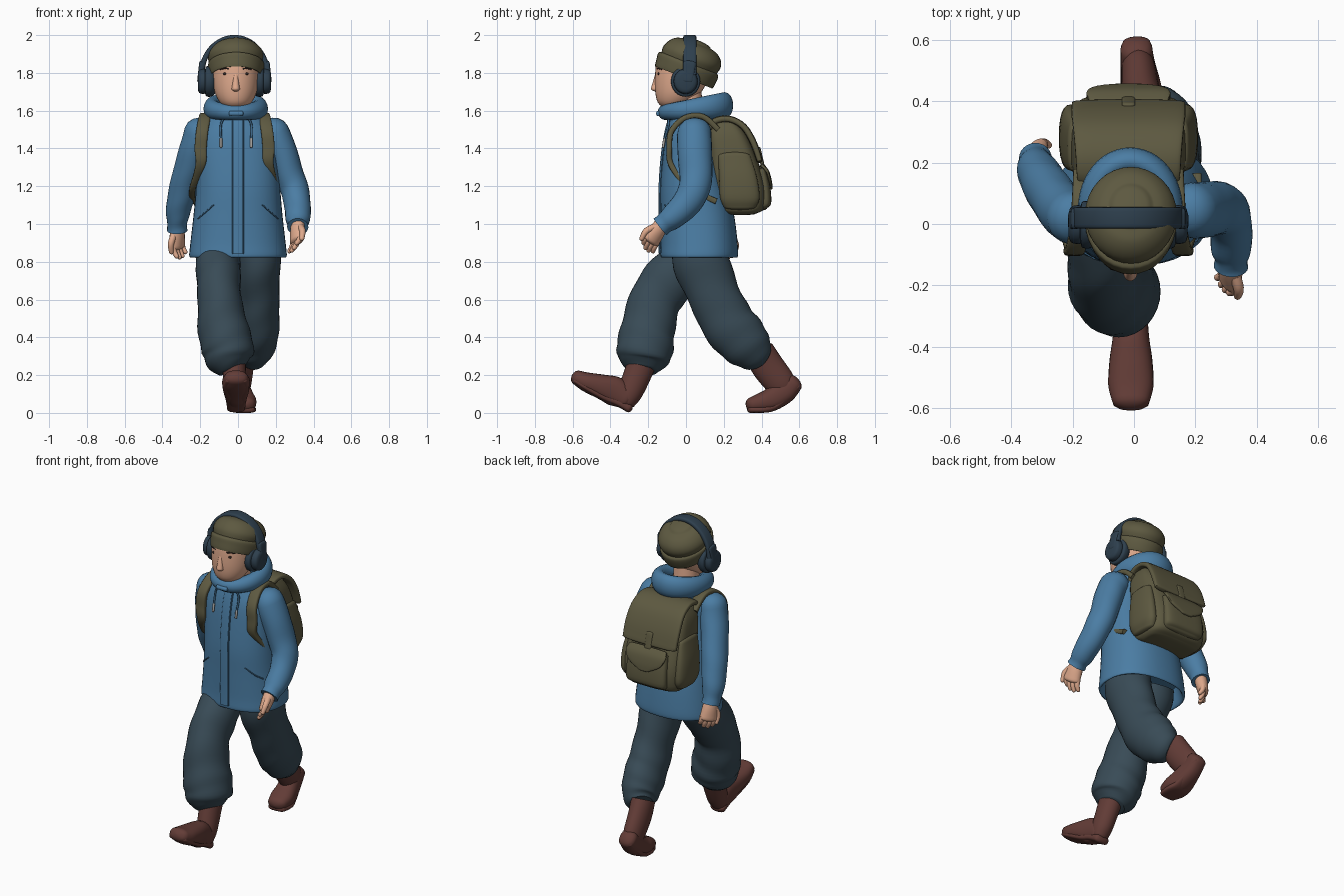
import bpy, bmesh, math
from mathutils import Vector, Matrix


def material(name, col):
    m = bpy.data.materials.new(name)
    m.diffuse_color = (*col, 1)
    return m


BLUE = material("jacket blue", (.07, .205, .37))
SEAM = material("seam blue", (.045, .13, .235))
SLATE = material("trouser slate", (.04, .07, .093))
OLIVE = material("olive canvas", (.11, .1, .052))
BROWN = material("boot brown", (.125, .046, .038))
SKIN = material("skin", (.74, .4, .265))
NAVY = material("headphone navy", (.027, .05, .075))
DARK = material("dark brown", (.03, .017, .014))
PALE = material("pale cord", (.42, .4, .38))


def finish(name, bm, mat, angle=50):
    bmesh.ops.recalc_face_normals(bm, faces=bm.faces)
    me = bpy.data.meshes.new(name)
    bm.to_mesh(me)
    bm.free()
    me.materials.append(mat)
    me.shade_smooth()
    me.set_sharp_from_angle(angle=math.radians(angle))
    ob = bpy.data.objects.new(name, me)
    bpy.context.collection.objects.link(ob)
    return ob


def spline(pts, sub, closed):
    P = [Vector(p) for p in pts]
    n = len(P)
    get = (lambda i: P[i % n]) if closed else (lambda i: P[min(max(i, 0), n - 1)])
    out = []
    for i in range(n if closed else n - 1):
        a, b, c, d = (get(i + k) for k in (-1, 0, 1, 2))
        for s in range(sub):
            t = s / sub
            out.append((b * 2 + (c - a) * t + (a * 2 - b * 5 + c * 4 - d) * t * t
                        + (b * 3 - a - c * 3 + d) * t ** 3) * .5)
    return out if closed else out + [P[-1]]


def loft(name, pts, mat, ref=(1, 0, 0), tan=None, n=2, seg=24, sub=4,
         dome=(0, 0), closed=False, fold=0, angle=50):
    """Skin superellipse rings (x, y, z, radius a, radius b) along a smooth path."""
    S = spline(pts, sub, closed)
    C = [Vector(s[:3]) for s in S]
    m = len(S)
    rings = []
    for i, s in enumerate(S):
        nxt = C[(i + 1) % m] if closed else C[min(i + 1, m - 1)]
        prv = C[i - 1] if closed else C[max(i - 1, 0)]
        t = Vector(tan).normalized() if tan else (nxt - prv).normalized()
        rings.append((C[i], t, max(s[3], .001), max(s[4], .001)))

    def cap(r, d, sign):
        c, t, a, b = r
        return [(c + t * sign * d * min(a, b) * math.sin(k * math.pi / 8), t,
                 a * max(math.cos(k * math.pi / 8), .03), b * max(math.cos(k * math.pi / 8), .03))
                for k in (1, 2, 3, 4)]
    if dome[0]:
        rings = cap(rings[0], dome[0], -1)[::-1] + rings
    if dome[1]:
        rings += cap(rings[-1], dome[1], 1)
    bm = bmesh.new()
    V = []
    for i, (c, t, a, b) in enumerate(rings):
        u = Vector(ref)
        u = (u - t * u.dot(t)).normalized()
        w = t.cross(u)
        ring = []
        for k in range(seg):
            th = 2 * math.pi * k / seg
            co, si = math.cos(th), math.sin(th)
            f = 1 + fold * math.sin(i * 1.15 + 2.5 * math.sin(th + 1))
            ring.append(bm.verts.new(c + u * (a * f * math.copysign(abs(co) ** (2 / n), co))
                                     + w * (b * f * math.copysign(abs(si) ** (2 / n), si))))
        V.append(ring)
    L = len(V)
    for i in range(L if closed else L - 1):
        p, q = V[i], V[(i + 1) % L]
        for k in range(seg):
            bm.faces.new((p[k], p[(k + 1) % seg], q[(k + 1) % seg], q[k]))
    if not closed:
        bm.faces.new(V[0])
        bm.faces.new(V[-1])
    return finish(name, bm, mat, angle)


def blob(name, loc, rad, mat):
    bm = bmesh.new()
    bmesh.ops.create_uvsphere(bm, u_segments=20, v_segments=12, radius=1,
                              matrix=Matrix.Translation(loc) @ Matrix.Diagonal((*rad, 1)))
    return finish(name, bm, mat, 180)


def tube(name, pts, r, mat, **kw):
    return loft(name, [(*p, r, r) for p in pts], mat, seg=8, dome=(1, 1), **kw)


# Jacket body, open hem
T = [(.83, 0, .07, .258, .205), (.9, 0, .07, .252, .203), (1.05, 0, .06, .235, .194),
     (1.2, 0, .04, .222, .175), (1.38, -.008, .022, .212, .142), (1.48, -.01, .03, .2, .135),
     (1.55, -.012, .04, .16, .125), (1.6, -.012, .045, .12, .115)]
loft("jacket", [(0, .07, .92, .215, .165), (0, .07, .835, .24, .188)]
     + [(x, y, z, a, b) for z, x, y, a, b in T], BLUE, tan=(0, 0, 1), n=2.3, seg=40)


def front(x, z, off=.004):
    """Point on the jacket's front surface."""
    for p, q in zip(T, T[1:]):
        if z <= q[0]:
            break
    f = min(max((z - p[0]) / (q[0] - p[0]), 0), 1)
    _, cx, cy, a, b = [u + (v - u) * f for u, v in zip(p, q)]
    k = min(abs((x - cx) / a), .99)
    return (x, cy - b * (1 - k ** 2.3) ** (1 / 2.3) - off, z)


# Zip flap, seams, slanted pockets, drawstrings
Z = [.845, .95, 1.1, 1.25, 1.4, 1.5, 1.56]
loft("zip_flap", [(*front(0, z), .026, .008) for z in Z], BLUE, n=4)
for x in (-.028, .028):
    tube("zip_seam", [front(x, z, .003) for z in Z], .003, SEAM)
for s in (-1, 1):
    tube("pocket_seam", [front(s * .13, 1.1, .001), front(s * .175, 1.06, .001), front(s * .21, 1.03, .001)], .004, SEAM)
    x = -.01 + s * .08
    tube("drawstring", [front(x - s * .03, 1.58, .03), front(x, 1.53, .012), front(x, 1.45, .012)], .006, SEAM)
    tube("drawstring_tip", [front(x, 1.45, .012), front(x, 1.41, .012)], .007, PALE)

# Hood collar, higher at the back
ring = []
for k in range(12):
    a = k * math.pi / 6
    ring.append((-.012 + .126 * math.cos(a), .05 + .155 * math.sin(a), 1.61 + .018 * math.sin(a),
                 .056 + .014 * math.sin(a), .045))
loft("hood_collar", ring, BLUE, ref=(0, 0, 1), closed=True, seg=16)
loft("collar_toggle", [(-.04, -.145, 1.585, .014, .014), (.02, -.145, 1.585, .014, .014)], BLUE,
     ref=(0, 0, 1), dome=(.6, .6))

# Sleeves
loft("right_sleeve", [(.185, .045, 1.485, .085, .09), (.225, .045, 1.4, .082, .092), (.265, .052, 1.28, .077, .088),
                      (.3, .042, 1.18, .075, .083), (.315, -.01, 1.095, .07, .076), (.317, -.08, 1.03, .066, .064),
                      (.317, -.115, 1.003, .054, .054), (.316, -.138, .985, .056, .056)],
     BLUE, dome=(.9, 0), fold=.012)
loft("left_sleeve", [(-.2, .02, 1.485, .085, .088), (-.235, .05, 1.38, .08, .088), (-.272, .1, 1.26, .076, .084),
                     (-.3, .145, 1.15, .072, .078), (-.318, .18, 1.06, .064, .068), (-.322, .2, 1.0, .052, .056),
                     (-.322, .212, .965, .054, .056)], BLUE, dome=(.9, 0), fold=.012)


# Hands: palm, four curled fingers and a thumb
def hand(side, wrist, d, w, curl, thumb):
    o, d, w, c = Vector(wrist), Vector(d).normalized(), Vector(w).normalized(), Vector(curl)
    loft(side + "_palm", [(*(o - d * .03), .038, .034), (*(o + d * .025), .046, .036), (*(o + d * .085), .052, .03)],
         SKIN, ref=w, dome=(0, .6), seg=16)
    for i in range(4):
        q = o + w * (i - 1.5) * .025 + d * .075
        l = (.058, .068, .066, .05)[i]
        loft(side + "_finger", [(*q, .016, .016), (*(q + d * l * .55 + c * .01), .015, .015),
                                (*(q + d * l + c * .035), .012, .012)], SKIN, ref=w, dome=(0, 1), seg=10)
    q = o + d * .02 + w * thumb * .03
    loft(side + "_thumb", [(*q, .019, .019), (*(q + d * .04 + w * thumb * .026), .017, .017),
                           (*(q + d * .085 + w * thumb * .024), .013, .013)], SKIN, ref=w, dome=(0, 1), seg=10)


hand("right", (.316, -.138, .985), (-.05, -.55, -.83), (.5, -.7, .47), (-.5, .3, 0), 1)
hand("left", (-.322, .215, .965), (.02, .25, -.97), (.6, .75, .2), (.5, -.5, 0), -1)

# Baggy trousers, gathered at the boots
loft("front_trouser_leg", [(-.1, .07, .91, .12, .1), (-.105, .025, .82, .12, .118), (-.103, -.075, .72, .117, .14),
                           (-.098, -.16, .6, .116, .137), (-.08, -.2, .45, .134, .143),
                           (-.054, -.218, .34, .138, .15), (-.046, -.228, .275, .122, .132),
                           (-.03, -.235, .225, .075, .08)], SLATE, fold=.02, seg=32, sub=5)
loft("rear_trouser_leg", [(.1, .05, .95, .12, .13), (.105, .08, .8, .12, .15), (.11, .15, .62, .108, .137),
                          (.108, .22, .48, .112, .142), (.095, .3, .385, .112, .138),
                          (.072, .36, .325, .096, .112), (.045, .39, .3, .07, .078)],
     SLATE, fold=.02, seg=32, sub=5)

# Boots: shaft, foot and sole
loft("front_boot_shaft", [(-.025, -.215, .31, .066, .075), (-.02, -.25, .22, .062, .074), (-.012, -.295, .11, .058, .066),
                          (-.01, -.315, .06, .05, .05)], BROWN, dome=(0, .6))
loft("front_boot_foot", [(-.01, -.315, .075, .055, .058), (-.01, -.375, .113, .06, .078), (-.01, -.445, .138, .07, .066),
                         (-.01, -.525, .163, .074, .052), (-.01, -.575, .186, .062, .04)], BROWN, n=2.4, dome=(.6, .8))
loft("front_boot_sole", [(-.01, -.302, .026, .048, .024), (-.01, -.36, .057, .052, .022), (-.01, -.43, .083, .058, .02),
                         (-.01, -.52, .13, .07, .018), (-.01, -.588, .172, .058, .016)], BROWN, n=3, dome=(.8, .8))
loft("rear_boot_shaft", [(.03, .385, .33, .066, .08), (.022, .43, .25, .062, .086), (.015, .5, .16, .056, .08),
                         (.01, .53, .125, .048, .06)], BROWN, dome=(0, .5))
loft("rear_boot_foot", [(.008, .57, .16, .052, .052), (.012, .52, .115, .056, .065), (.022, .45, .07, .066, .062),
                        (.028, .4, .056, .07, .052), (.032, .352, .045, .06, .04)], BROWN, n=2.4, dome=(.6, .9))
loft("rear_boot_sole", [(.008, .59, .146, .045, .022), (.012, .53, .082, .05, .02), (.02, .46, .03, .06, .02),
                        (.028, .4, .018, .068, .018), (.033, .34, .018, .055, .018)], BROWN, n=3, dome=(.6, .9))

# Head, neck and face
loft("neck", [(-.01, .02, 1.54, .075, .075), (-.01, .0, 1.72, .075, .08)], SKIN)
loft("head", [(-.012, -.075, 1.615, .05, .045), (-.012, -.06, 1.645, .085, .09), (-.012, -.04, 1.7, .112, .123),
              (-.012, -.022, 1.78, .124, .142), (-.012, -.01, 1.86, .122, .145), (-.012, 0, 1.92, .1, .12)],
     SKIN, tan=(0, 0, 1), dome=(.3, .4), seg=32, angle=180)
loft("nose", [(-.012, -.152, 1.79, .012, .012), (-.012, -.158, 1.755, .016, .016), (-.012, -.162, 1.715, .022, .024)],
     SKIN, dome=(1, .6), angle=180)
blob("mouth", (-.012, -.146, 1.672), (.022, .007, .003), BROWN)
for s in (-1, 1):
    x = -.012 + s * .056
    blob("ear", (-.012 + s * .122, 0, 1.75), (.02, .035, .05), SKIN)
    blob("eye", (x, -.145, 1.795), (.012, .006, .007), DARK)
    tube("brow", [(x - s * .025, -.152, 1.82), (x, -.147, 1.824), (x + s * .025, -.13, 1.82)], .004, DARK)

# Slouchy beanie with folded brim
AX = (0, .36, .93)
loft("beanie_brim", [(-.01, -.006, 1.79, .125, .15), (-.01, -.012, 1.776, .138, .163), (-.01, .003, 1.815, .148, .17),
                     (-.01, .012, 1.845, .148, .17), (-.01, .016, 1.855, .132, .153)], OLIVE, tan=AX, seg=32)
loft("beanie_crown", [(-.01, .01, 1.84, .135, .152), (-.01, .03, 1.88, .15, .162), (-.01, .046, 1.915, .136, .149),
                      (-.01, .055, 1.943, .105, .118), (-.01, .058, 1.956, .07, .078)], OLIVE, tan=AX, seg=32,
     dome=(0, .25), angle=180)

# Headphones
arc = [(-.019 + .174 * math.cos(k * math.pi / 8), .02, 1.79 + .197 * math.sin(k * math.pi / 8)) for k in range(9)]
loft("headphone_band", [(*p, .035, .014) for p in arc], NAVY, ref=(0, 1, 0), n=4, seg=16)
for s in (-1, 1):
    loft("ear_cup", [(-.019 + s * d, -.002, 1.755, r, r * 1.05) for d, r in
                     ((.1, .06), (.12, .076), (.148, .076), (.155, .062), (.162, .064), (.186, .058), (.194, .038))],
         NAVY, ref=(0, 1, 0), sub=3)
    loft("cup_arm", [(-.019 + s * .172, .018, 1.85, .034, .015), (-.019 + s * .182, .01, 1.76, .028, .015)],
         NAVY, ref=(0, 1, 0), n=4, dome=(1, 1))

# Backpack body, side pockets, rear pocket and flaps
PX = -.018
body = [(1.055, .21, .37, .165), (1.085, .15, .415, .187), (1.2, .13, .42, .195), (1.35, .12, .375, .188),
        (1.47, .11, .325, .175), (1.535, .13, .275, .15)]
loft("backpack_body", [(PX, (a + b) / 2, z, w, (b - a) / 2) for z, a, b, w in body], OLIVE,
     tan=(0, 0, 1), n=4, seg=40, dome=(.1, .15))
loft("backpack_flap", [(PX, .12, 1.5, .16, .016), (PX, .155, 1.545, .168, .018), (PX, .23, 1.555, .173, .018),
                       (PX, .305, 1.515, .18, .018), (PX, .357, 1.43, .186, .018), (PX, .39, 1.335, .185, .016)],
     OLIVE, n=5, dome=(.5, .8), seg=32)
loft("rear_pocket", [(PX, .395, 1.085, .125, .035), (PX, .408, 1.11, .137, .043), (PX, .403, 1.2, .137, .043),
                     (PX, .388, 1.29, .13, .037)], OLIVE, tan=(0, 0, 1), n=4, dome=(.4, .4), seg=32)
loft("rear_pocket_flap", [(PX, .4, 1.312, .13, .012), (PX, .429, 1.28, .137, .01), (PX, .444, 1.23, .11, .01),
                          (PX, .45, 1.19, .04, .009)], OLIVE, n=4, dome=(.5, .8))
loft("flap_buckle", [(PX, .385, 1.4, .022, .01), (PX, .406, 1.31, .022, .01)], OLIVE, n=4, dome=(.8, .8))
loft("carry_handle", [(PX - .045, .2, 1.565, .012, .008), (PX, .2, 1.582, .014, .008), (PX + .045, .2, 1.565, .012, .008)],
     OLIVE, ref=(0, 1, 0), seg=10)
for s in (-1, 1):
    loft("side_pocket", [(PX + s * .18, .285, 1.09, .03, .085), (PX + s * .188, .285, 1.14, .038, .105),
                         (PX + s * .186, .275, 1.25, .036, .1), (PX + s * .175, .255, 1.36, .025, .085)],
         OLIVE, tan=(0, 0, 1), n=2.5, dome=(.5, .9))
    # Shoulder strap looping back under the arm
    loft("shoulder_strap", [(PX + s * x, y, z, w, .015) for x, y, z, w in
                            ((.15, .17, 1.5, .03), (.152, .09, 1.568, .032), (.158, -.005, 1.562, .032),
                             (.172, -.078, 1.49, .032), (.18, -.088, 1.4, .032), (.178, -.085, 1.33, .028),
                             (.2, -.045, 1.26, .018), (.224, .03, 1.18, .016), (.222, .16, 1.12, .016))],
         OLIVE, n=4, seg=16, sub=6)
